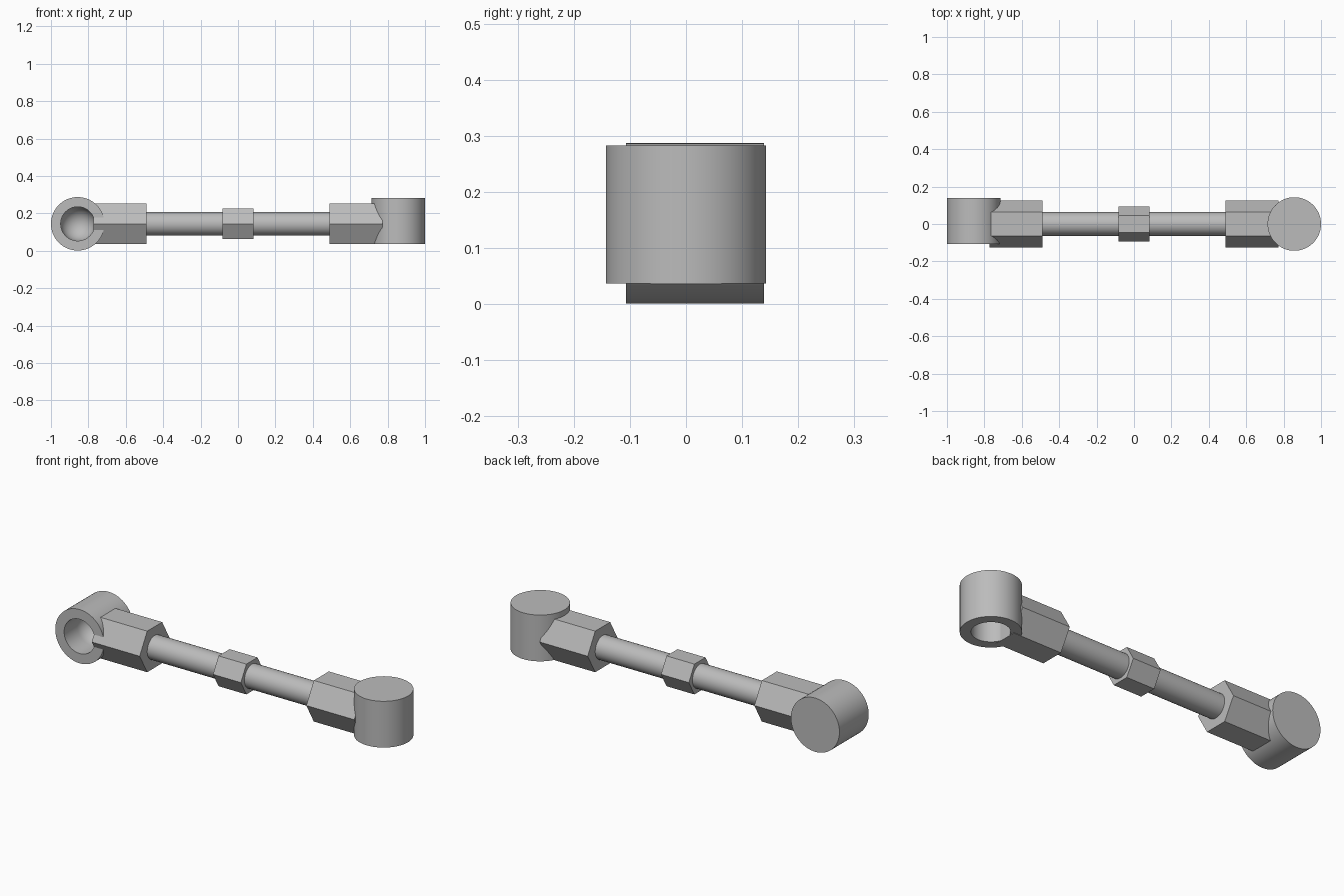
import bpy, bmesh
from math import pi, sin, cos, radians
from mathutils import Matrix, Vector

if "Cube" in bpy.data.objects:
    bpy.data.objects.remove(bpy.data.objects["Cube"])

AXIS_Z = 0.144

# One plain steel colour
steel = bpy.data.materials.new("steel_grey")
steel.use_nodes = True
steel.diffuse_color = (0.5, 0.5, 0.5, 1)
steel.node_tree.nodes["Principled BSDF"].inputs["Base Color"].default_value = (0.5, 0.5, 0.5, 1)


def finish(name, bm, smooth):
    bmesh.ops.recalc_face_normals(bm, faces=bm.faces)
    mesh = bpy.data.meshes.new(name)
    bm.to_mesh(mesh)
    bm.free()
    mesh.materials.append(steel)
    obj = bpy.data.objects.new(name, mesh)
    bpy.context.collection.objects.link(obj)
    if smooth:
        bpy.ops.object.select_all(action='DESELECT')
        obj.select_set(True)
        bpy.context.view_layer.objects.active = obj
        bpy.ops.object.shade_smooth_by_angle(angle=radians(35))
    return obj


def bar(name, x0, x1, radius, sides, smooth=False):
    """Prism lying along x, with corners towards +y and -y."""
    bm = bmesh.new()
    bmesh.ops.create_cone(bm, cap_ends=True, segments=sides, radius1=radius,
                          radius2=radius, depth=x1 - x0)
    corner = max(bm.verts, key=lambda v: v.co.y)
    turn = pi / 2 - Vector((corner.co.x, corner.co.y)).angle_signed(Vector((1, 0)))
    bm.transform(Matrix.Translation(((x0 + x1) / 2, 0, AXIS_Z))
                 @ Matrix.Rotation(pi / 2, 4, 'Y')
                 @ Matrix.Rotation(turn, 4, 'Z'))
    return finish(name, bm, smooth)


def socket(name, x, rotation):
    """Closed cup with a round-bottomed bore, opening along local -z."""
    outer, bore, low, high, spring = 0.143, 0.091, -0.107, 0.139, 0.0
    dome = [(bore * cos(a), spring + bore * sin(a))
            for a in (pi / 2 * i / 10 for i in range(11))]
    profile = [(0, high), (outer, high), (outer, low), (bore, low)] + dome
    profile[-1] = (0, spring + bore)
    bm = bmesh.new()
    verts = [bm.verts.new((r, 0, z)) for r, z in profile]
    edges = [bm.edges.new(pair) for pair in zip(verts, verts[1:])]
    bmesh.ops.spin(bm, geom=verts + edges, cent=(0, 0, 0), axis=(0, 0, 1),
                   angle=2 * pi, steps=64)
    bmesh.ops.remove_doubles(bm, verts=bm.verts, dist=0.0005)
    bm.transform(Matrix.Translation((x, 0, AXIS_Z)) @ rotation)
    return finish(name, bm, True)


# Central rod and its wrench nut
bar("rod", -0.5, 0.5, 0.063, 48, smooth=True)
bar("middle_nut", -0.082, 0.082, 0.093, 6)

# Hexagonal end collars
bar("right_collar", -0.772, -0.49, 0.126, 6)
bar("left_collar", 0.49, 0.772, 0.126, 6)

# Ball sockets, a quarter turn apart: one opens forward, one downward
socket("right_socket", -0.857, Matrix.Rotation(-pi / 2, 4, 'X'))
socket("left_socket", 0.857, Matrix.Identity(4))
